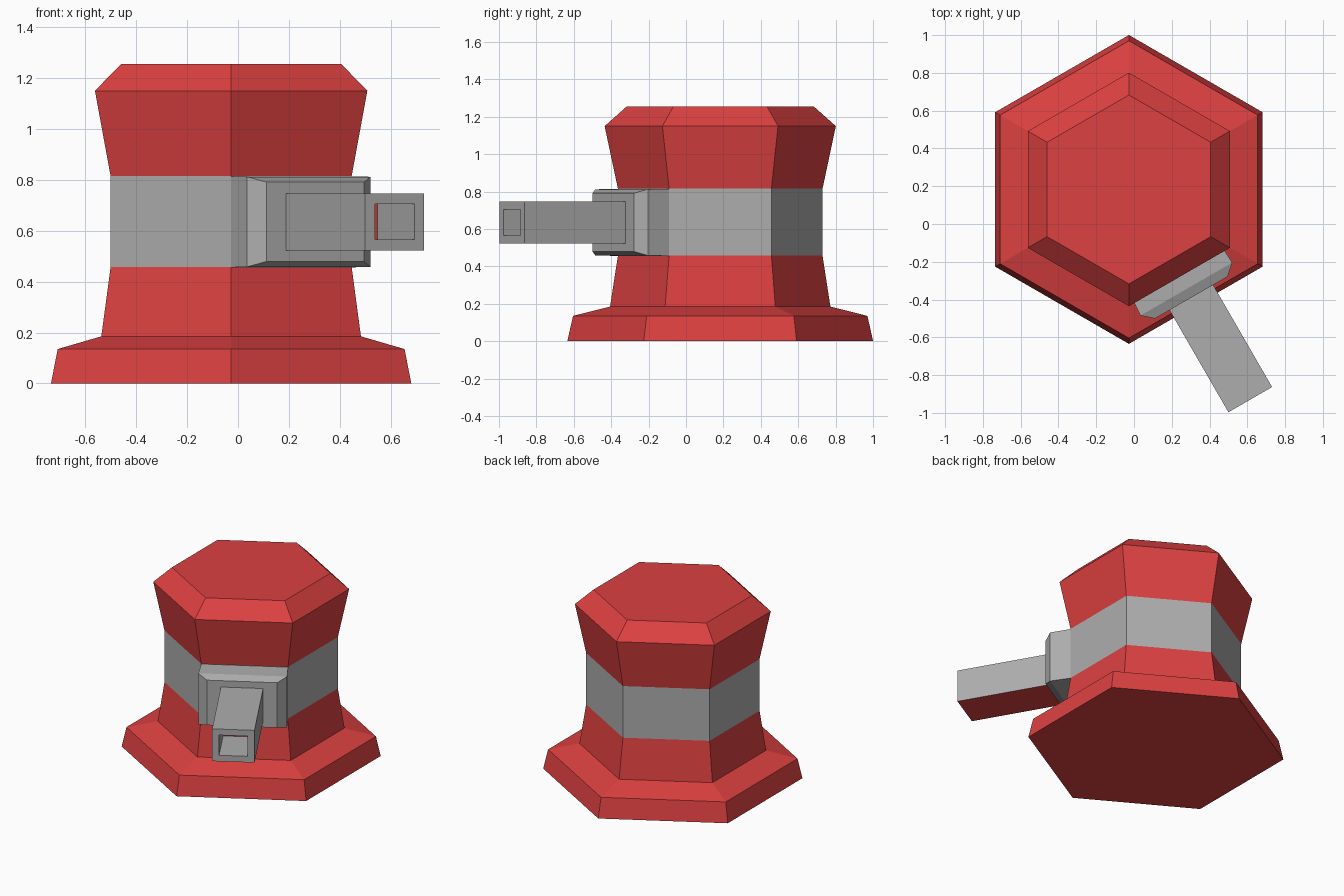
import bpy, bmesh, math
from mathutils import Matrix

cube = bpy.data.objects.get("Cube")
if cube:
    bpy.data.objects.remove(cube, do_unlink=True)


def make_material(name, rgb):
    mat = bpy.data.materials.new(name)
    mat.use_nodes = True
    mat.diffuse_color = (*rgb, 1)
    mat.node_tree.nodes["Principled BSDF"].inputs["Base Color"].default_value = (*rgb, 1)
    return mat


RED = make_material("red paint", (0.72, 0.052, 0.052))
GRAY = make_material("gray metal", (0.42, 0.42, 0.42))

# Tower axis and the direction the cannon points
PLACE = Matrix.Translation((-0.027, 0.183, 0))
AIM = PLACE @ Matrix.Rotation(math.radians(-60), 4, 'Z')
MID = 0.635


def loft(name, rings, matrix, is_red):
    """Skin a list of rings, cap both ends, colour faces by a rule."""
    bm = bmesh.new()
    loops = [[bm.verts.new(p) for p in ring] for ring in rings]
    n = len(loops[0])
    for a, b in zip(loops, loops[1:]):
        for i in range(n):
            j = (i + 1) % n
            bm.faces.new((a[i], a[j], b[j], b[i]))
    bm.faces.new(loops[0][::-1])
    bm.faces.new(loops[-1])
    bmesh.ops.recalc_face_normals(bm, faces=bm.faces)
    for f in bm.faces:
        f.material_index = 0 if is_red(f) else 1
    mesh = bpy.data.meshes.new(name)
    bm.to_mesh(mesh)
    bm.free()
    mesh.materials.append(RED)
    mesh.materials.append(GRAY)
    obj = bpy.data.objects.new(name, mesh)
    obj.matrix_world = matrix
    bpy.context.collection.objects.link(obj)
    return obj


def hexagon(radius, z):
    angles = [math.radians(90 + 60 * i) for i in range(6)]
    return [(radius * math.cos(a), radius * math.sin(a), z) for a in angles]


def rectangle(x, w, h):
    return [(x, -w, MID - h), (x, w, MID - h), (x, w, MID + h), (x, -w, MID + h)]


# Six-sided tower with a gray middle band
tower_profile = [(0.8175, 0), (0.787, 0.135), (0.589, 0.185), (0.547, 0.457),
                 (0.547, 0.815), (0.618, 1.15), (0.5, 1.255)]
loft("tower", [hexagon(r, z) for r, z in tower_profile], PLACE,
     lambda f: not 0.5 < f.calc_center_median().z < 0.8)

# Bevelled mount plate on one side of the band
mount_profile = [(0.468, 0.2735, 0.179), (0.609, 0.28, 0.177), (0.661, 0.222, 0.156)]
loft("cannon_mount", [rectangle(*p) for p in mount_profile], AIM, lambda f: False)

# Square barrel with a deep bore; red underside and bore end
BORE_END = 0.995
barrel_profile = [(0.62, 0.1335, 0.112), (1.285, 0.1335, 0.112),
                  (1.285, 0.09, 0.07), (BORE_END, 0.09, 0.07)]


def barrel_red(f):
    c = f.calc_center_median()
    underside = f.normal.z < -0.9 and c.z < MID
    return underside or abs(c.x - BORE_END) < 0.001


loft("cannon_barrel", [rectangle(*p) for p in barrel_profile], AIM, barrel_red)
